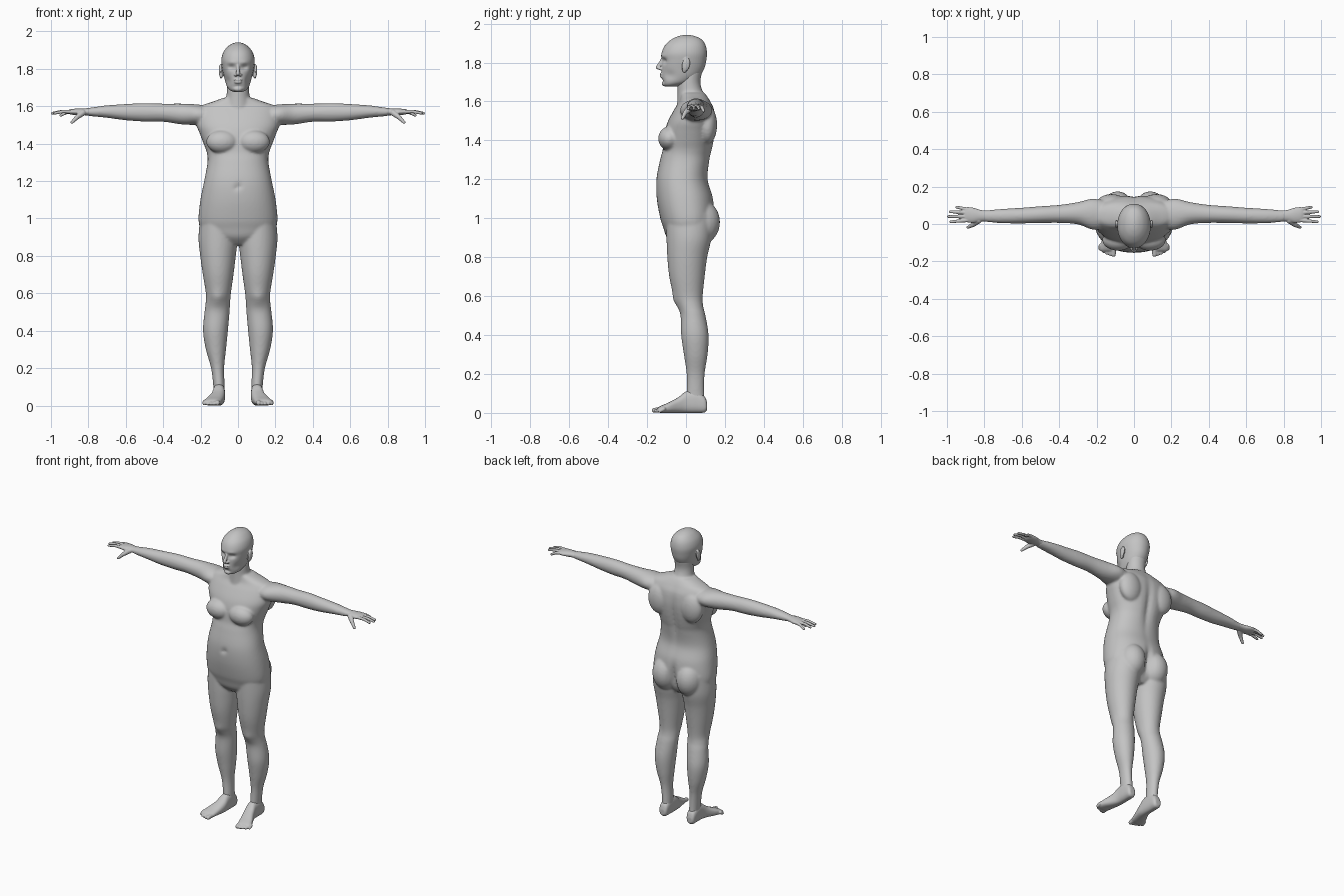
import bpy
import bmesh
from math import cos, sin, pi, exp
from mathutils import Vector, Matrix

cube = bpy.data.objects.get("Cube")
if cube:
    bpy.data.objects.remove(cube, do_unlink=True)

grey = bpy.data.materials.new("plain_grey")
grey.use_nodes = True
tone = (0.55, 0.55, 0.55, 1)
grey.diffuse_color = tone
grey.node_tree.nodes["Principled BSDF"].inputs["Base Color"].default_value = tone


def spline(rows, steps=6):
    """Smoothly fill in rows between the given ones."""
    out = []
    last = len(rows) - 1
    for i in range(last):
        a, b, c, d = (Vector(rows[max(0, min(last, i + k))]) for k in (-1, 0, 1, 2))
        for s in range(steps):
            t = s / steps
            out.append(b + (c - a) * t / 2 + (a * 2 - b * 5 + c * 4 - d) * t * t / 2
                       + (b * 3 - a - c * 3 + d) * t ** 3 / 2)
    return out + [Vector(rows[-1])]


def loft(bm, axis, rows, power=2.0, sides=48):
    """Rounded sections along an axis: position, then low/high on the other two axes."""
    others = [k for k in range(3) if k != axis]
    rings = []
    for t, a0, a1, b0, b1 in spline(rows):
        ring = []
        for k in range(sides):
            c, s = cos(2 * pi * k / sides), sin(2 * pi * k / sides)
            u = abs(c) ** (2 / power) * (1 if c > 0 else -1)
            v = abs(s) ** (2 / power) * (1 if s > 0 else -1)
            co = Vector()
            co[axis] = t
            co[others[0]] = (a0 + a1) / 2 + u * (a1 - a0) / 2
            co[others[1]] = (b0 + b1) / 2 + v * (b1 - b0) / 2
            ring.append(bm.verts.new(co))
        rings.append(ring)
    for low, high in zip(rings, rings[1:]):
        for k in range(sides):
            n = (k + 1) % sides
            bm.faces.new((low[k], low[n], high[n], high[k]))
    bm.faces.new(rings[0])
    bm.faces.new(rings[-1])


def ball(bm, centre, radii, tilt=0, axis="X"):
    m = Matrix.Translation(centre) @ Matrix.Rotation(tilt, 4, axis) @ Matrix.Diagonal((*radii, 1))
    bmesh.ops.create_uvsphere(bm, u_segments=24, v_segments=16, radius=1, matrix=m)


def digit(bm, points, r0, r1):
    """A tapered rounded chain through the points."""
    points = [Vector(p) for p in points]
    n = len(points) - 1
    radii = [r0 + (r1 - r0) * i / n for i in range(n + 1)]
    for p, r in zip(points, radii):
        ball(bm, p, (r, r, r))
    for i in range(n):
        d = points[i + 1] - points[i]
        m = Matrix.Translation((points[i] + points[i + 1]) / 2) @ d.to_track_quat("Z", "Y").to_matrix().to_4x4()
        bmesh.ops.create_cone(bm, cap_ends=True, segments=16, radius1=radii[i],
                              radius2=radii[i + 1], depth=d.length, matrix=m)


def push(bm, centre, size, offset):
    """Soft sculpting stroke."""
    for v in bm.verts:
        d = sum(((v.co[k] - centre[k]) / size[k]) ** 2 for k in range(3))
        v.co += Vector(offset) * exp(-d)


def mirror(bm):
    copy = bmesh.ops.duplicate(bm, geom=bm.verts[:] + bm.edges[:] + bm.faces[:])["geom"]
    for v in copy:
        if isinstance(v, bmesh.types.BMVert):
            v.co.x *= -1


def finish(bm, name, voxel, smooth):
    """Fuse the overlapping forms into one smooth skin."""
    bmesh.ops.recalc_face_normals(bm, faces=bm.faces[:])
    mesh = bpy.data.meshes.new(name)
    bm.to_mesh(mesh)
    bm.free()
    mesh.materials.append(grey)
    mesh.shade_smooth()
    obj = bpy.data.objects.new(name, mesh)
    bpy.context.collection.objects.link(obj)
    fuse = obj.modifiers.new("fuse", "REMESH")
    fuse.mode = "VOXEL"
    fuse.voxel_size = voxel
    fuse.use_smooth_shade = True
    soften = obj.modifiers.new("soften", "SMOOTH")
    soften.factor = 0.5
    soften.iterations = smooth
    return obj


# Body: arms, legs, bust and buttocks on one side, then mirrored
bm = bmesh.new()
loft(bm, 0, [(.14, -.02, .12, 1.5, 1.6), (.22, -.03, .135, 1.5, 1.61), (.3, -.002, .117, 1.503, 1.614),
             (.4, .006, .102, 1.517, 1.614), (.5, .005, .095, 1.518, 1.617), (.6, .003, .087, 1.525, 1.612),
             (.7, .004, .081, 1.538, 1.605), (.78, .01, .074, 1.546, 1.594), (.81, .014, .072, 1.55, 1.59)])
loft(bm, 2, [(1.02, .03, .2, -.1, .13), (.9, .004, .211, -.1, .13), (.8, .012, .202, -.096, .109),
             (.7, .024, .188, -.086, .096), (.6, .038, .172, -.063, .086), (.55, .042, .173, -.042, .088),
             (.5, .045, .179, -.028, .1), (.4, .054, .187, -.025, .116), (.3, .064, .172, -.011, .111),
             (.2, .074, .144, .003, .096), (.1, .071, .132, .003, .094), (.04, .072, .13, .005, .1)])
push(bm, (.11, -.06, .57), (.035, .04, .04), (0, -.01, 0))
ball(bm, (.085, -.085, 1.41), (.085, .058, .062))
ball(bm, (.088, .075, .98), (.088, .1, .115))
ball(bm, (.12, .11, 1.48), (.08, .05, .1))
mirror(bm)
torso = [(.86, .06, -.06, .08), (.9, .16, -.098, .11), (.95, .2, -.116, .135), (1, .211, -.132, .148),
         (1.1, .201, -.15, .14), (1.2, .181, -.152, .113), (1.3, .163, -.133, .124), (1.35, .166, -.12, .136),
         (1.4, .184, -.115, .146), (1.45, .203, -.108, .152), (1.5, .221, -.092, .153), (1.56, .22, -.06, .145),
         (1.6, .2, -.035, .126), (1.626, .13, -.03, .11), (1.645, .08, -.03, .095)]
loft(bm, 2, [(z, -w, w, f, b) for z, w, f, b in torso], power=2.25)
push(bm, (0, .14, 1.38), (.025, .05, .16), (0, -.016, 0))
push(bm, (0, .16, .98), (.02, .06, .08), (0, -.03, 0))
push(bm, (0, -.15, 1.17), (.012, .03, .014), (0, .012, 0))
neck = [(1.56, .09, -.05, .13), (1.6, .078, -.045, .12), (1.65, .063, -.043, .087),
        (1.7, .059, -.042, .074), (1.76, .06, -.03, .085)]
loft(bm, 2, [(z, -w, w, f, b) for z, w, f, b in neck])
finish(bm, "body", .007, 8)

# Head: one sculpted egg with ears, nose and lips
bm = bmesh.new()
ball(bm, (.094, .0, 1.79), (.009, .021, .036), -.2)
ball(bm, (.09, -.008, 1.765), (.008, .013, .018))
ball(bm, (.012, -.129, 1.768), (.01, .014, .008))
ball(bm, (.033, -.098, 1.805), (.014, .014, .011))
mirror(bm)
skull = [(1.676, .02, -.105, -.045), (1.684, .04, -.116, -.02), (1.7, .056, -.122, .03), (1.73, .068, -.126, .07),
         (1.77, .077, -.126, .094), (1.81, .085, -.125, .104), (1.85, .089, -.125, .108), (1.89, .078, -.107, .1),
         (1.92, .054, -.073, .079), (1.936, .028, -.038, .045), (1.942, .006, -.008, .015)]
loft(bm, 2, [(z, -w, w, f, b) for z, w, f, b in skull], power=2.1)
for side in (1, -1):
    push(bm, (side * .034, -.115, 1.808), (.02, .03, .014), (0, .014, 0))
    push(bm, (side * .034, -.115, 1.834), (.028, .03, .01), (0, -.004, 0))
    push(bm, (side * .06, -.09, 1.735), (.025, .04, .025), (-side * .006, .004, 0))
push(bm, (0, -.12, 1.705), (.025, .03, .01), (0, .007, 0))
# Nose bridge to tip, then both lips
digit(bm, [(0, -.12, 1.82), (0, -.132, 1.795), (0, -.145, 1.775)], .008, .011)
ball(bm, (0, -.126, 1.741), (.024, .01, .006))
ball(bm, (0, -.125, 1.728), (.021, .01, .006))
ball(bm, (0, -.11, 1.692), (.024, .015, .014))
finish(bm, "head", .0035, 5)

# Hands and feet, one pair each
for side, label in ((1, "left"), (-1, "right")):
    bm = bmesh.new()
    loft(bm, 0, [(.78, .013, .071, 1.549, 1.591), (.82, .014, .075, 1.552, 1.589),
                 (.86, .006, .087, 1.552, 1.588), (.895, .01, .09, 1.556, 1.584), (.91, .02, .08, 1.562, 1.578)])
    fingers = [(.02, .012, .98), (.04, .04, .992), (.06, .066, .983), (.078, .09, .948)]
    for y0, y1, tip in fingers:
        drop = .012 if y1 > .08 else 0
        digit(bm, [(.89, y0, 1.571), ((.89 + tip) / 2, (y0 + y1) / 2, 1.572 - drop / 2),
                   (tip, y1, 1.563 - drop)], .0105, .0075)
    digit(bm, [(.83, .02, 1.565), (.86, -.004, 1.542), (.888, -.018, 1.514)], .017, .008)
    bmesh.ops.scale(bm, vec=(side, 1, 1), verts=bm.verts[:])
    finish(bm, label + "_hand", .003, 3)

    bm = bmesh.new()
    loft(bm, 1, [(.109, .085, .12, .016, .05), (.095, .073, .131, .002, .085), (.05, .07, .134, 0, .115),
                 (0, .069, .136, 0, .11), (-.04, .071, .148, 0, .08), (-.09, .082, .172, 0, .053),
                 (-.13, .092, .183, 0, .036), (-.145, .1, .178, .004, .026)], power=2.5)
    for i in range(5):
        x, y, r = .108 + .0175 * i, -.163 + .0018 * i * i, .013 if i == 0 else .0095
        digit(bm, [(x, -.115, .02), (x + .002, y, r)], r + .002, r)
    bmesh.ops.scale(bm, vec=(side, 1, 1), verts=bm.verts[:])
    finish(bm, label + "_foot", .004, 4)
